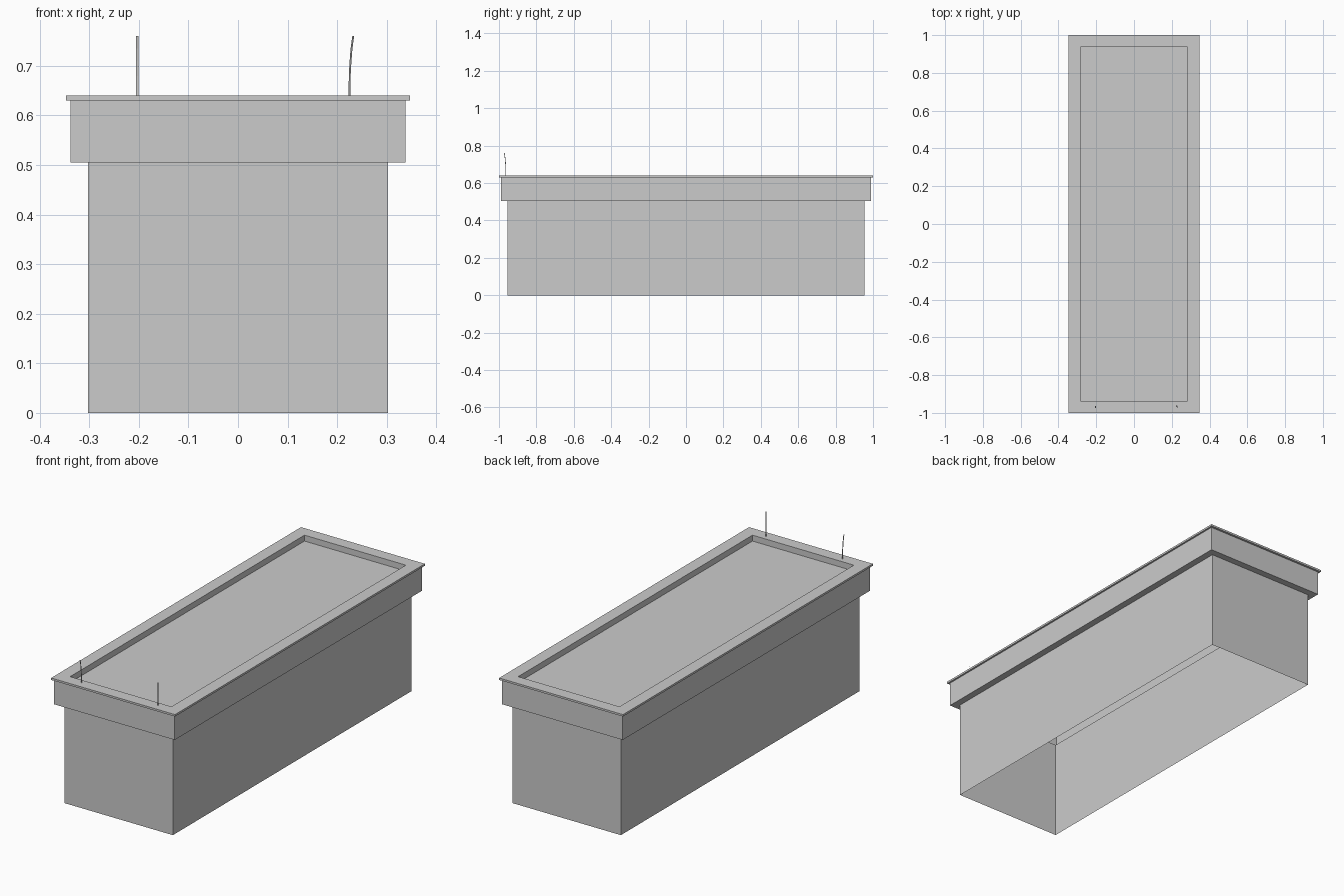
import bpy, bmesh, math
from mathutils import Matrix, Vector

if "Cube" in bpy.data.objects:
    bpy.data.objects.remove(bpy.data.objects["Cube"])


def finish(bm, name):
    mesh = bpy.data.meshes.new(name)
    bm.to_mesh(mesh)
    bm.free()
    obj = bpy.data.objects.new(name, mesh)
    bpy.context.collection.objects.link(obj)
    return obj


def rect_shell(name, rings, cap=False):
    """Skin a stack of rectangles (half width, half length, z)."""
    bm = bmesh.new()
    loops = [[bm.verts.new((sx * w, sy * l, z))
              for sx, sy in ((-1, -1), (1, -1), (1, 1), (-1, 1))]
             for w, l, z in rings]
    for a, b in zip(loops, loops[1:]):
        for i in range(4):
            j = (i + 1) % 4
            bm.faces.new((a[i], a[j], b[j], b[i]))
    if cap:
        bm.faces.new(loops[-1])
    return finish(bm, name)


# Hollow box, open underneath: walls, stepped band, thin rim, shallow recess
rect_shell("box_body", [
    (0.303, 0.954, 0.0),
    (0.303, 0.954, 0.505),
    (0.338, 0.989, 0.505),
    (0.338, 0.989, 0.63),
    (0.347, 1.0, 0.63),
    (0.347, 1.0, 0.64),
    (0.284, 0.938, 0.64),
    (0.284, 0.938, 0.61),
], cap=True)


def blade(name, x, y, angle):
    """Thin flat strip that bends towards local -y as it rises."""
    bm = bmesh.new()
    profile = [(0, 0.64), (-0.0005, 0.68), (-0.003, 0.71), (-0.006, 0.735), (-0.011, 0.76)]
    turn = Matrix.Translation(Vector((x, y, 0))) @ Matrix.Rotation(angle, 4, 'Z')
    rows = [[bm.verts.new(turn @ Vector((s * 0.0025, dy, z))) for s in (-1, 1)]
            for dy, z in profile]
    for a, b in zip(rows, rows[1:]):
        bm.faces.new((a[0], a[1], b[1], b[0]))
    return finish(bm, name)


# Two slender blades standing on the front rim
blade("left_blade", -0.203, -0.963, 0.0)
blade("right_blade", 0.225, -0.963, math.radians(42))
